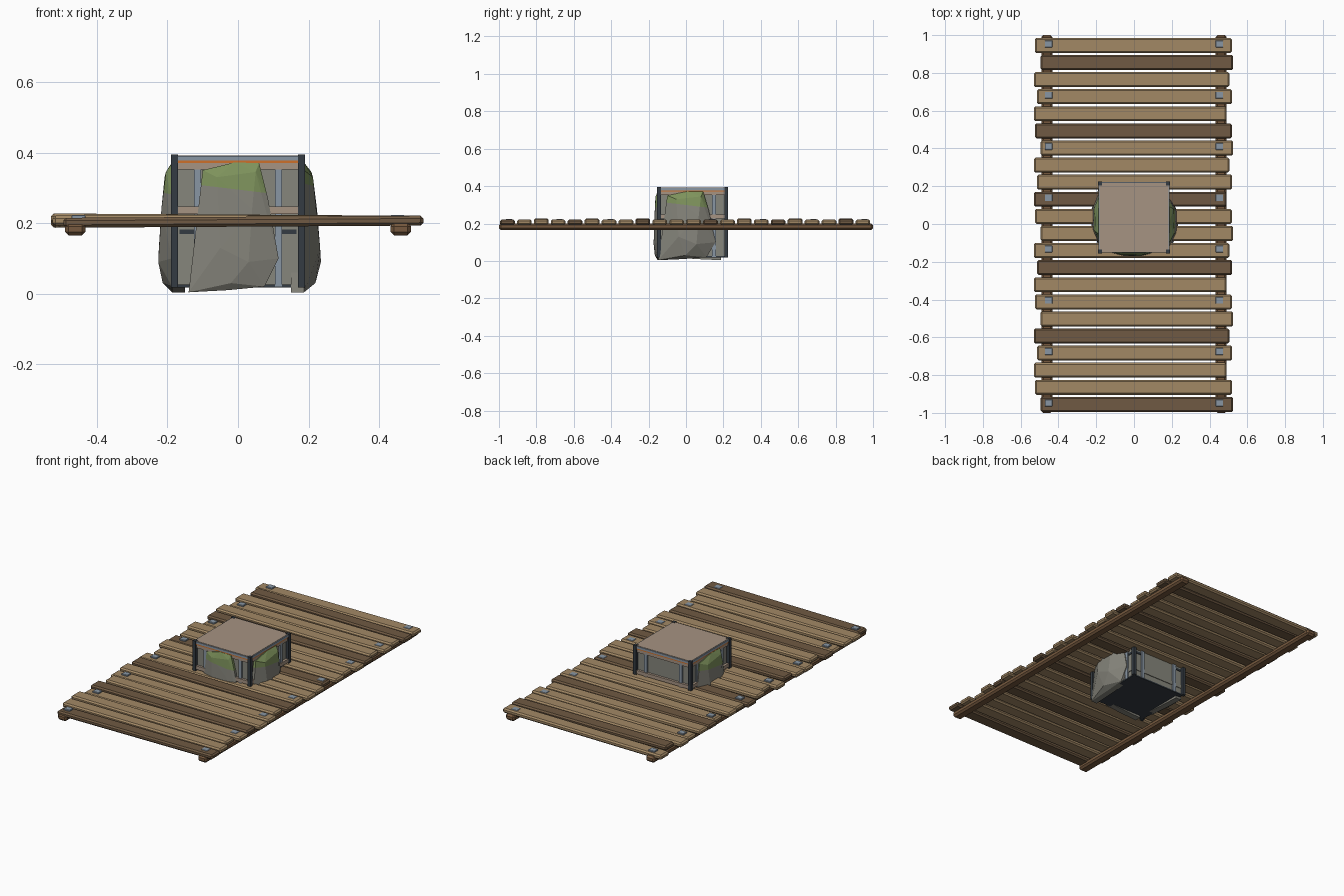
import bpy, bmesh, math
from mathutils import Vector, Matrix

if "Cube" in bpy.data.objects:
    bpy.data.objects.remove(bpy.data.objects["Cube"], do_unlink=True)


def material(name, rgb):
    lin = [((c / 255 + 0.055) / 1.055) ** 2.4 for c in rgb] + [1.0]
    m = bpy.data.materials.new(name)
    m.use_nodes = True
    m.diffuse_color = lin
    m.node_tree.nodes["Principled BSDF"].inputs["Base Color"].default_value = lin
    return m


light_wood = material("light wood", (162, 136, 101))
dark_wood = material("dark wood", (112, 90, 67))
rail_wood = material("rail wood", (118, 89, 62))
steel = material("steel", (137, 150, 163))
dark_metal = material("dark metal", (52, 59, 66))
panel_grey = material("panel grey", (134, 134, 124))
stone = material("stone", (132, 131, 122))
moss = material("moss", (126, 147, 92))
tan = material("tan board", (166, 147, 130))
orange = material("orange stripe", (205, 112, 42))


def finish(name, bm, *mats):
    mesh = bpy.data.meshes.new(name)
    bm.to_mesh(mesh)
    bm.free()
    ob = bpy.data.objects.new(name, mesh)
    bpy.context.collection.objects.link(ob)
    for m in mats:
        mesh.materials.append(m)
    return ob


def box(name, centre, size, mat, bevel=0.0, roll=0.0):
    bm = bmesh.new()
    bmesh.ops.create_cube(bm, size=1)
    bmesh.ops.scale(bm, vec=size, verts=bm.verts)
    ob = finish(name, bm, mat)
    ob.location = centre
    ob.rotation_euler.y = roll
    if bevel:
        mod = ob.modifiers.new("chamfer", "BEVEL")
        mod.width = bevel
        mod.segments = 1
    return ob


# Deck planks with a repeating stagger, and bolts on every third one
ends = [(-0.495, 0.525), (-0.525, 0.518), (-0.53, 0.49), (-0.513, 0.52), (-0.53, 0.505)]
for j in range(22):
    y = -0.955 + j * 0.0905
    x0, x1 = ends[j % 5]
    lift = 0.207 + 0.003 * (j % 3 - 1)
    roll = math.radians(0.35) * (j % 3 - 1)
    box(f"plank_{j}", ((x0 + x1) / 2, y, lift), (x1 - x0, 0.079, 0.028),
        light_wood if j % 4 else dark_wood, 0.008, roll)
    if j % 3 == 0:
        for s in (-1, 1):
            box(f"bolt_{j}_{s}", (s * 0.452, y + 0.008, 0.217), (0.04, 0.036, 0.012), steel, 0.002)

# Side rails under the deck
for s in (-1, 1):
    box(f"rail_{s}", (s * 0.461, 0, 0.183), (0.058, 2, 0.036), rail_wood, 0.01)

# Crate body, bands and lid
CY = 0.035


def band(name, half, z0, z1, mat):
    box(name, (0, CY, (z0 + z1) / 2), (half * 2, half * 2, z1 - z0), mat)


band("crate_body", 0.173, 0.024, 0.38, panel_grey)
band("crate_floor", 0.178, 0.018, 0.026, dark_metal)
band("lower_band", 0.177, 0.06, 0.082, panel_grey)
band("middle_board", 0.187, 0.226, 0.247, tan)
band("upper_board", 0.182, 0.352, 0.371, tan)
band("stripe", 0.186, 0.371, 0.377, orange)
band("lid_rim", 0.187, 0.377, 0.39, steel)
band("lid_top", 0.182, 0.388, 0.392, tan)

# Corner posts, rim rails and wall bars on the four sides
for k in range(4):
    turn = Matrix.Rotation(k * math.pi / 2, 4, 'Z')

    def place(name, u, out, z, size, mat):
        ob = box(name, (0, 0, 0), size, mat)
        ob.location = turn @ Vector((u, -out, z)) + Vector((0, CY, 0))
        ob.rotation_euler.z = k * math.pi / 2

    place(f"corner_post_{k}", 0.18, 0.18, 0.206, (0.02, 0.02, 0.376), dark_metal)
    for s in (-1, 1):
        place(f"wall_bar_{k}_{s}", s * 0.115, 0.175, 0.19, (0.02, 0.014, 0.34), steel)
        place(f"slot_{k}_{s}", s * 0.143, 0.172, 0.175, (0.045, 0.01, 0.013), dark_metal)


# Mossy boulders leaning on three walls
outline = [(-0.10, 0.35), (-0.01, 0.372), (0.06, 0.37), (0.085, 0.27), (0.115, 0.10),
           (0.075, 0.02), (-0.03, 0.01), (-0.14, 0.004), (-0.11, 0.2)]
ridge = [(-0.06, 0.33, 0.5), (0.05, 0.345, 0.4), (0.04, 0.24, 0.75),
         (-0.05, 0.13, 0.95), (0.03, 0.09, 1.0), (-0.02, 0.03, 0.65)]


def rock(name, k, depth, wide, shift):
    bm = bmesh.new()
    for u, z in outline:
        for out in (0.15, 0.187):
            bm.verts.new((u * wide + shift, -out, z))
    for u, z, d in ridge:
        bm.verts.new((u * wide + shift, -0.19 - depth * d, z))
    hull = bmesh.ops.convex_hull(bm, input=bm.verts)
    loose = [v for v in bm.verts if not v.link_faces]
    bmesh.ops.delete(bm, geom=loose, context='VERTS')
    # Moss cap above a slanted cut
    point, normal = Vector((0, 0, 0.295)), Vector((0.12, 0, 1)).normalized()
    bmesh.ops.bisect_plane(bm, geom=bm.verts[:] + bm.edges[:] + bm.faces[:],
                           plane_co=point, plane_no=normal)
    for f in bm.faces:
        f.material_index = int((f.calc_center_median() - point).dot(normal) > 0)
    bmesh.ops.recalc_face_normals(bm, faces=bm.faces)
    ob = finish(name, bm, stone, moss)
    ob.location.y = CY
    ob.rotation_euler.z = k * math.pi / 2


rock("front_rock", 0, 0.018, 1.0, 0.0)
rock("left_rock", 1, 0.045, 1.2, -0.015)
rock("right_rock", 3, 0.036, 1.2, 0.015)
